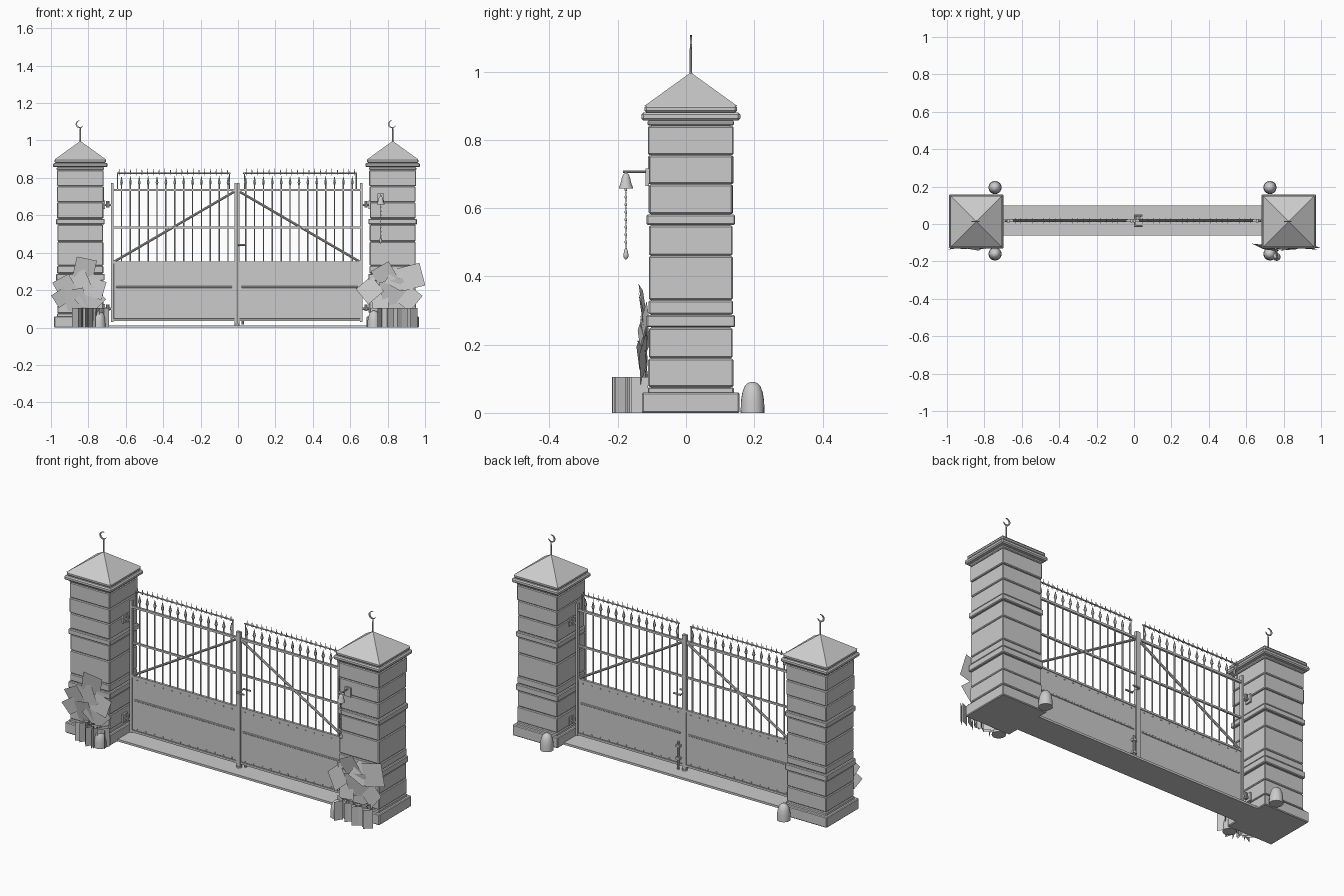
import bpy, bmesh, math, random
from mathutils import Matrix, Vector, Euler

if "Cube" in bpy.data.objects:
    bpy.data.objects.remove(bpy.data.objects["Cube"])

random.seed(4)
grey = bpy.data.materials.new("plain grey")
grey.diffuse_color = (0.6, 0.6, 0.6, 1)
grey.use_nodes = True
grey.node_tree.nodes["Principled BSDF"].inputs["Base Color"].default_value = grey.diffuse_color
PILLARS = (("left", -0.843), ("right", 0.827))
CY = 0.014          # pillar centre in y
GY = 0.018          # gate plane in y


def finish(name, bm, smooth=False, bevel=0):
    me = bpy.data.meshes.new(name)
    bm.to_mesh(me)
    bm.free()
    ob = bpy.data.objects.new(name, me)
    bpy.context.collection.objects.link(ob)
    me.materials.append(grey)
    if bevel:
        m = ob.modifiers.new("bevel", "BEVEL")
        m.width, m.segments = bevel, 1
    if smooth:
        bpy.ops.object.select_all(action="DESELECT")
        ob.select_set(True)
        bpy.context.view_layer.objects.active = ob
        bpy.ops.object.shade_smooth_by_angle(angle=math.radians(40))
    return ob


def box(bm, x0, x1, y0, y1, z0, z1):
    mat = Matrix.Translation(((x0 + x1) / 2, (y0 + y1) / 2, (z0 + z1) / 2)) \
        @ Matrix.Diagonal((x1 - x0, y1 - y0, z1 - z0, 1))
    bmesh.ops.create_cube(bm, size=1, matrix=mat)


def rod(bm, a, b, r1, r2=None, n=8):
    a, b = Vector(a), Vector(b)
    d = b - a
    mat = Matrix.Translation((a + b) / 2) @ d.to_track_quat("Z", "Y").to_matrix().to_4x4()
    bmesh.ops.create_cone(bm, cap_ends=True, segments=n, radius1=r1,
                          radius2=r1 if r2 is None else r2, depth=d.length, matrix=mat)


def lathe(bm, x, y, profile, n=20):
    """Spin (radius, z) points around a vertical axis."""
    rings = [[bm.verts.new((x + r * math.cos(2 * math.pi * i / n),
                            y + r * math.sin(2 * math.pi * i / n), z)) for i in range(n)]
             for r, z in profile]
    for lo, hi in zip(rings, rings[1:]):
        for i in range(n):
            bm.faces.new((lo[i], lo[(i + 1) % n], hi[(i + 1) % n], hi[i]))
    bm.faces.new(rings[0][::-1])
    bm.faces.new(rings[-1])


def card(bm, loc, w, h, rot):
    mat = Matrix.Translation(loc) @ Euler(rot).to_matrix().to_4x4()
    bm.faces.new([bm.verts.new(mat @ Vector((sx * w / 2, 0, sz * h / 2)))
                  for sx, sz in ((-1, -1), (1, -1), (1, 1), (-1, 1))])


# Stone pillars: courses, bands, cap and finial
COURSES = (0.075, 0.16, 0.25, 0.288, 0.33, 0.46, 0.55, 0.582, 0.67, 0.755, 0.842)
for side, cx in PILLARS:
    bm = bmesh.new()
    box(bm, cx - .14, cx + .14, CY - .143, CY + .143, 0, .06)
    box(bm, cx - .126, cx + .126, CY - .126, CY + .126, .055, .075)
    for z0, z1 in zip(COURSES, COURSES[1:]):
        band = z0 in (0.25, 0.55)
        h = .13 if band else .122 + random.uniform(0, .004)
        box(bm, cx - h, cx + h, CY - h, CY + h, z0 + .001, z1 - .001)
    box(bm, cx - .117, cx + .117, CY - .117, CY + .117, .06, .85)
    box(bm, cx - .127, cx + .127, CY - .127, CY + .127, .842, .857)
    finish(side + "_pillar", bm, bevel=.004)

    bm = bmesh.new()
    box(bm, cx - .146, cx + .146, CY - .145, CY + .145, .857, .88)
    box(bm, cx - .138, cx + .138, CY - .136, CY + .136, .88, .901)
    finish(side + "_cap_moulding", bm, bevel=.006)
    bm = bmesh.new()
    bmesh.ops.create_cone(bm, cap_ends=True, segments=4, radius1=.136 * math.sqrt(2), radius2=.002,
                          depth=.097, matrix=Matrix.Translation((cx, CY, .948))
                          @ Matrix.Rotation(math.pi / 4, 4, "Z"))
    finish(side + "_cap_roof", bm)

    # Finial rod with an upright crescent
    bm = bmesh.new()
    rod(bm, (cx, CY, .985), (cx, CY, 1.068), .0045, .003)
    n = 16
    loops = []
    for i in range(n + 1):
        a = math.radians(70 + 275 * i / n)
        w = .0075 * math.sin(math.pi * i / n) + .0004
        c = Vector((cx - .004, CY, 1.087))
        d = Vector((math.cos(a), 0, math.sin(a)))
        loops.append([bm.verts.new(c + d * r + Vector((0, y, 0)))
                      for r, y in ((.021, -.003), (.021, .003), (.021 - w, .003), (.021 - w, -.003))])
    for p, q in zip(loops, loops[1:]):
        for k in range(4):
            bm.faces.new((p[k], p[(k + 1) % 4], q[(k + 1) % 4], q[k]))
    finish(side + "_finial", bm)

    # Rounded guard stones behind and in front
    bm = bmesh.new()
    gx = cx + (.1 if cx < 0 else -.1)
    for y in (.195, -.16):
        lathe(bm, gx, y, ((.035, 0), (.034, .035), (.03, .06), (.023, .078), (.013, .088), (.002, .091)))
    finish(side + "_guard_stones", bm, smooth=True)

# Leaf cards climbing the pillar fronts: x, z, size, turn
LEAVES = {"left": ((-.82, .315, .11, -.2), (-.925, .22, .10, .5), (-.765, .21, .10, -.3),
                   (-.945, .16, .08, .6), (-.87, .15, .11, .2), (-.79, .15, .12, .8), (-.85, .24, .11, .4)),
          "right": ((.925, .27, .125, .25), (.785, .28, .11, .5), (.705, .20, .11, .7),
                    (.83, .19, .13, .2), (.91, .16, .11, .9), (.76, .14, .09, .1), (.85, .26, .10, -.5))}
for side, cx in PILLARS:
    bm = bmesh.new()
    for x, z, s, t in LEAVES[side]:
        card(bm, (x, -.125, z), s, s, (random.uniform(-.25, .25), -t, random.uniform(-.2, .2)))
    finish(side + "_leaf_cards", bm)
    # Crossed grass cards at the foot
    bm = bmesh.new()
    mid = -.785 if cx < 0 else .835
    for i in range(16):
        x = mid + (i / 15 - .5) * (.16 if cx < 0 else .21)
        card(bm, (x, -.165 + random.uniform(-.03, .03), .0525), .05, .105,
             (0, 0, random.uniform(.3, 2.8)))
    finish(side + "_grass_cards", bm)

# Threshold slab and central floor stop
bm = bmesh.new()
box(bm, -.72, .71, -.062, .1, 0, .012)
finish("threshold", bm)
bm = bmesh.new()
rod(bm, (-.005, GY, .011), (-.005, GY, .02), .014, n=14)
finish("floor_stop", bm)

# Gate leaves, built outward from the meeting line
MID = -.006
for side, s in (("left", -1), ("right", 1)):
    X = lambda d: MID + s * d

    def bar(bm, d0, d1, z0, z1, t):
        box(bm, min(X(d0), X(d1)), max(X(d0), X(d1)), GY - t, GY + t, z0, z1)

    bm = bmesh.new()
    bar(bm, .001, .013, .02, .772, .009)
    bar(bm, .659, .672, .03, .772, .009)
    bar(bm, .01, .662, .729, .741, .006)
    bar(bm, .01, .662, .53, .54, .005)
    bar(bm, .01, .662, .342, .352, .007)
    bar(bm, .01, .662, .034, .046, .007)
    finish(side + "_gate_frame", bm)

    bm = bmesh.new()
    rod(bm, (X(.66), GY, .35), (X(.008), GY, .73), .0065)
    finish(side + "_gate_brace", bm)

    # Sheet panel with a folded ridge, and rivets along both edges
    bm = bmesh.new()
    bar(bm, .012, .66, .046, .343, .004)
    bar(bm, .025, .645, .212, .222, .008)
    finish(side + "_gate_panel", bm, bevel=.002)
    bm = bmesh.new()
    for i in range(12):
        for z in (.056, .33):
            rod(bm, (X(.04 + i * .0535), GY - .008, z), (X(.04 + i * .0535), GY + .008, z), .0035, n=6)
    finish(side + "_rivets", bm)

    # Balusters with spear tips
    bm = bmesh.new()
    for i in range(13):
        x = X(.047 + i * .0475)
        rod(bm, (x, GY, .348), (x, GY, .768), .004, n=6)
        rod(bm, (x, GY, .762), (x, GY, .774), .004, .0085, n=6)
        rod(bm, (x, GY, .774), (x, GY, .81), .0085, .0005, n=6)
    finish(side + "_balusters", bm)

    # Spiked top rail on slim posts
    bm = bmesh.new()
    rod(bm, (X(.034), GY, .826), (X(.642), GY, .826), .004, n=6)
    for d in (.04, .638):
        rod(bm, (X(d), GY, .735), (X(d), GY, .826), .0035, n=6)
    for i in range(20):
        x = X(.05 + i * .0305)
        rod(bm, (x, GY, .812), (x, GY, .828), .0005, .003, n=5)
        rod(bm, (x, GY, .828), (x, GY, .85), .003, .0005, n=5)
        rod(bm, (x, GY - .015, .826), (x, GY, .826), .0005, .0025, n=5)
        rod(bm, (x, GY, .826), (x, GY + .015, .826), .0025, .0005, n=5)
    finish(side + "_spiked_rail", bm)

    # Hinges reaching to the pillar
    bm = bmesh.new()
    for z in (.1, .655):
        rod(bm, (X(.666), GY, z), (X(.715), GY, z), .006)
        rod(bm, (X(.69), GY, z - .012), (X(.69), GY, z + .022), .009, n=10)
        bar(bm, .704, .716, z - .02, z + .025, .018)
    finish(side + "_hinges", bm)

# Lever handles on both faces, and the drop bolt behind
bm = bmesh.new()
for k in (-1, 1):
    rod(bm, (.004, GY, .442), (.004, GY + k * .028, .442), .004)
    rod(bm, (0, GY + k * .028, .442), (.045, GY + k * .028, .442), .005)
finish("handles", bm, smooth=True)
bm = bmesh.new()
rod(bm, (.025, GY + .014, .015), (.025, GY + .014, .17), .006)
for z in (.07, .14):
    box(bm, .013, .037, GY, GY + .022, z, z + .012)
finish("drop_bolt", bm)

# Bell on a wall bracket, with a pull chain
BX, BY = .763, -.176
bm = bmesh.new()
box(bm, BX - .018, BX + .018, -.119, -.108, .665, .716)
rod(bm, (BX, -.112, .707), (BX, BY - .008, .707), .004)
rod(bm, (BX, BY, .707), (BX, BY, .695), .003)
finish("bell_bracket", bm)
bm = bmesh.new()
lathe(bm, BX, BY, ((.021, .658), (.02, .662), (.015, .675), (.012, .69), (.008, .699), (.002, .703)))
finish("bell", bm, smooth=True)
bm = bmesh.new()
for i in range(16):
    z = .655 - i * .011
    bmesh.ops.create_icosphere(bm, subdivisions=1, radius=.0045, matrix=Matrix.Translation((BX, BY, z))
                               @ Matrix.Diagonal((1 if i % 2 else .5, .5 if i % 2 else 1, 1.4, 1)))
lathe(bm, BX, BY, ((.002, .45), (.007, .455), (.008, .464), (.005, .476), (.002, .484)), n=10)
finish("bell_chain", bm, smooth=True)
